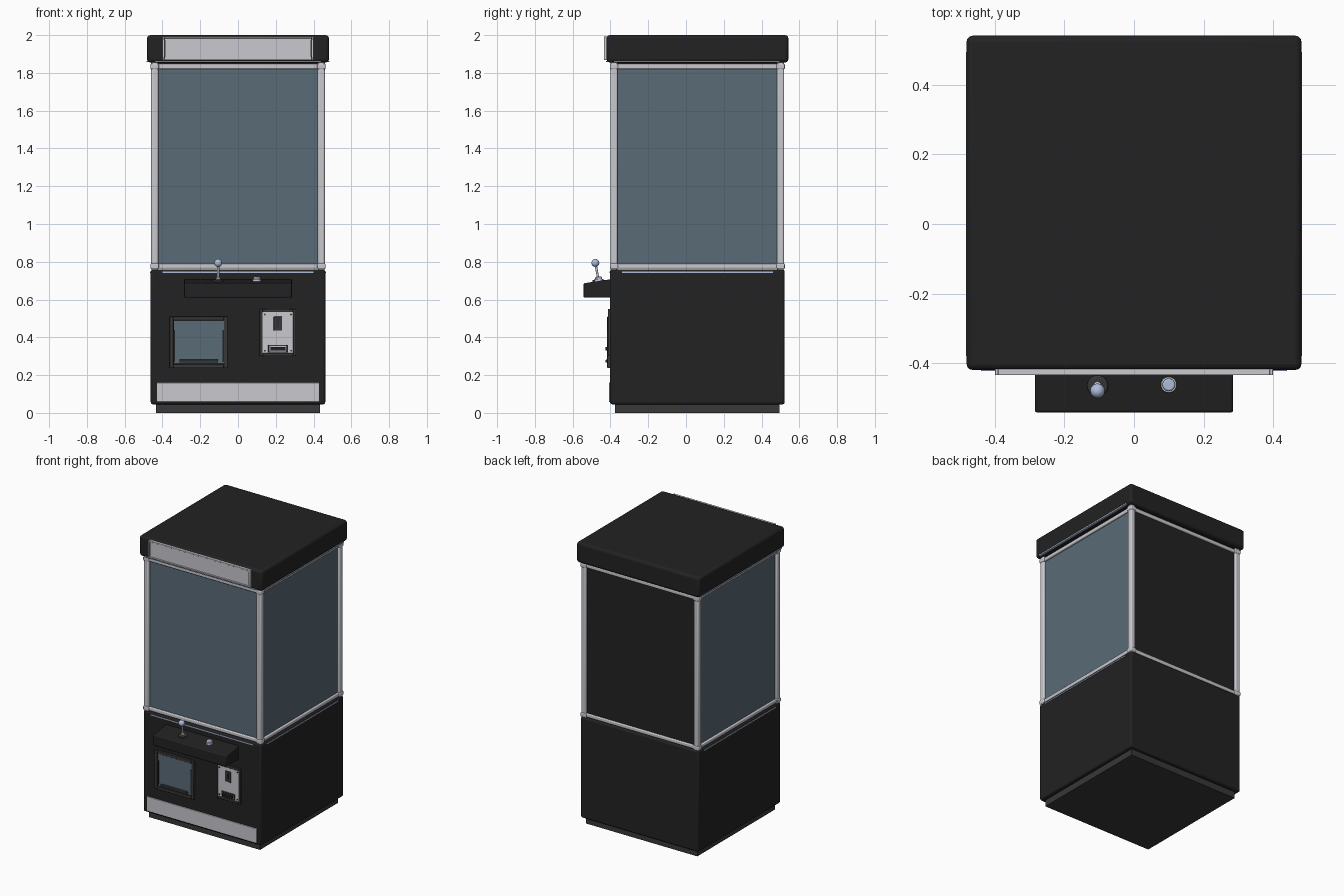
import bpy, math
from mathutils import Vector

if "Cube" in bpy.data.objects:
    bpy.data.objects.remove(bpy.data.objects["Cube"], do_unlink=True)


def material(name, r, g, b):
    m = bpy.data.materials.new(name)
    m.use_nodes = True
    m.diffuse_color = (r, g, b, 1)
    bsdf = next(n for n in m.node_tree.nodes if n.type == "BSDF_PRINCIPLED")
    bsdf.inputs["Base Color"].default_value = (r, g, b, 1)
    return m


BLACK = material("cabinet black", 0.016, 0.016, 0.016)
CHARCOAL = material("charcoal trim", 0.04, 0.04, 0.04)
SILVER = material("silver metal", 0.58, 0.58, 0.62)
GLASS = material("blue grey glass", 0.1, 0.145, 0.185)
LIGHT = material("pale blue light", 0.42, 0.52, 0.72)


def finish(ob, name, mat, bevel=0, segments=3):
    ob.name = name
    ob.data.materials.append(mat)
    if bevel:
        mod = ob.modifiers.new("rounded edges", "BEVEL")
        mod.width, mod.segments = bevel, segments
    bpy.ops.object.shade_smooth_by_angle(angle=math.radians(35))
    return ob


def box(name, mat, x, y, z, bevel=0):
    """Box given by its (low, high) range on each axis."""
    mid = [(a + b) / 2 for a, b in (x, y, z)]
    bpy.ops.mesh.primitive_cube_add(size=1, location=mid)
    ob = bpy.context.object
    ob.scale = [b - a for a, b in (x, y, z)]
    bpy.ops.object.transform_apply(location=False, rotation=False, scale=True)
    return finish(ob, name, mat, bevel)


def rod(name, mat, start, end, radius, bevel=0, sides=24):
    start, end = Vector(start), Vector(end)
    axis = end - start
    bpy.ops.mesh.primitive_cylinder_add(
        vertices=sides, radius=radius, depth=axis.length, location=(start + end) / 2,
        rotation=axis.to_track_quat("Z", "Y").to_euler())
    return finish(bpy.context.object, name, mat, bevel)


def ball(name, mat, centre, radius):
    bpy.ops.mesh.primitive_uv_sphere_add(segments=24, ring_count=12, radius=radius, location=centre)
    return finish(bpy.context.object, name, mat)


def frame(name, mat, x, y, z, width, bevel=0.003):
    """Four bars around a rectangle on the front."""
    for side, (a, b) in {"left": (x[1] - width, x[1]), "right": (x[0], x[0] + width)}.items():
        box(f"{name}_{side}", mat, (a, b), y, z, bevel)
    inner = (x[0] + width, x[1] - width)
    box(f"{name}_bottom", mat, inner, y, (z[0], z[0] + width), bevel)
    box(f"{name}_top", mat, inner, y, (z[1] - width, z[1]), bevel)


# Body, plinth and roof
box("plinth", CHARCOAL, (-0.435, 0.435), (-0.375, 0.495), (0, 0.06))
box("lower_cabinet", BLACK, (-0.462, 0.462), (-0.402, 0.522), (0.045, 0.76), 0.012)
box("roof", BLACK, (-0.482, 0.482), (-0.42, 0.542), (1.855, 2.0), 0.018)
box("roof_underside", BLACK, (-0.445, 0.445), (-0.385, 0.505), (1.835, 1.87))

# Corner posts, rails and glazing
MID_Y = 0.06
for sx, side in ((-1, "right"), (1, "left")):
    for sy, end in ((-1, "front"), (1, "back")):
        px, py = sx * 0.441, MID_Y + sy * 0.441
        box(f"{end}_{side}_post", SILVER, (px - 0.019, px + 0.019), (py - 0.019, py + 0.019),
            (0.755, 1.86), 0.009)
        for z in (0.777, 1.834):
            box(f"{end}_{side}_corner_joint", SILVER, (px - 0.022, px + 0.022),
                (py - 0.022, py + 0.022), (z - 0.015, z + 0.015), 0.006)
    box(f"{side}_window", GLASS, sorted((sx * 0.435, sx * 0.443)), (-0.37, 0.49), (0.77, 1.84))
    for z in (0.777, 1.834):
        box(f"{side}_rail", SILVER, sorted((sx * 0.43, sx * 0.456)), (-0.37, 0.49),
            (z - 0.013, z + 0.013), 0.006)
    # Light strips on the sides
    box(f"{side}_upper_light", LIGHT, sorted((sx * 0.44, sx * 0.484)), (-0.38, 0.495), (1.857, 1.864))
    box(f"{side}_lower_light", LIGHT, sorted((sx * 0.45, sx * 0.465)), (-0.34, 0.46), (0.741, 0.748))
for sy, end in ((-1, "front"), (1, "back")):
    for z in (0.777, 1.834):
        box(f"{end}_rail", SILVER, (-0.43, 0.43), sorted((MID_Y + sy * 0.43, MID_Y + sy * 0.456)),
            (z - 0.013, z + 0.013), 0.006)
box("front_window", GLASS, (-0.43, 0.43), (-0.383, -0.375), (0.77, 1.84))
box("back_panel", BLACK, (-0.43, 0.43), (0.49, 0.505), (0.77, 1.84))
box("front_upper_light", LIGHT, (-0.44, 0.44), (-0.423, -0.38), (1.857, 1.864))
box("front_lower_light", LIGHT, (-0.4, 0.4), (-0.405, -0.39), (0.741, 0.748))

# Blank sign on the roof front
box("sign_panel", SILVER, (-0.39, 0.39), (-0.428, -0.41), (1.875, 1.985))
frame("sign_frame", SILVER, (-0.4, 0.4), (-0.435, -0.41), (1.868, 1.992), 0.009, 0.002)
for x in (-0.388, 0.388):
    box("sign_end_groove", CHARCOAL, (x - 0.003, x + 0.003), (-0.43, -0.42), (1.885, 1.975))

# Kick plate
box("kick_plate", SILVER, (-0.43, 0.43), (-0.408, -0.395), (0.058, 0.16), 0.003)

# Control shelf with a gently sloping top
shelf = box("control_shelf", BLACK, (-0.285, 0.285), (-0.542, -0.395), (0.61, 0.708), 0.006)
for v in shelf.data.vertices:
    if v.co.z > 0 and v.co.y < 0:
        v.co.z -= 0.022

# Joystick and push button
rod("joystick_base", CHARCOAL, (-0.105, -0.464, 0.69), (-0.105, -0.466, 0.707), 0.03, 0.004)
rod("joystick_collar", SILVER, (-0.105, -0.464, 0.7), (-0.105, -0.467, 0.718), 0.012, 0.003)
rod("joystick_shaft", SILVER, (-0.105, -0.463, 0.7), (-0.105, -0.478, 0.785), 0.006)
ball("joystick_ball", LIGHT, (-0.105, -0.48, 0.794), 0.021)
rod("button_rim", SILVER, (0.1, -0.462, 0.69), (0.1, -0.463, 0.709), 0.023, 0.003)
rod("button_cap", LIGHT, (0.1, -0.462, 0.7), (0.1, -0.463, 0.721), 0.018, 0.005)

# Prize door
frame("prize_door_frame", CHARCOAL, (-0.362, -0.055), (-0.417, -0.395), (0.237, 0.51), 0.02)
box("prize_door_recess", BLACK, (-0.345, -0.072), (-0.405, -0.395), (0.255, 0.493))
box("prize_door_flap", GLASS, (-0.34, -0.075), (-0.41, -0.4), (0.263, 0.49))
for x in (-0.338, -0.077):
    box("prize_door_hinge", BLACK, (x - 0.005, x + 0.005), (-0.413, -0.4), (0.27, 0.44))
box("prize_door_lip", CHARCOAL, (-0.31, -0.105), (-0.426, -0.4), (0.266, 0.282), 0.003)

# Coin panel
frame("coin_panel_frame", CHARCOAL, (0.115, 0.308), (-0.414, -0.395), (0.3, 0.55), 0.016)
box("coin_panel", SILVER, (0.13, 0.293), (-0.41, -0.395), (0.315, 0.535))
box("coin_slot_plate", CHARCOAL, (0.189, 0.234), (-0.416, -0.4), (0.435, 0.51), 0.003)
box("coin_slot", BLACK, (0.208, 0.215), (-0.419, -0.41), (0.455, 0.498))
frame("coin_return_frame", CHARCOAL, (0.16, 0.264), (-0.416, -0.4), (0.32, 0.36), 0.006, 0.001)
box("coin_return_flap", BLACK, (0.172, 0.252), (-0.426, -0.4), (0.33, 0.35), 0.003)
for x in (0.142, 0.281):
    for z in (0.329, 0.521):
        rod("coin_panel_screw", CHARCOAL, (x, -0.405, z), (x, -0.414, z), 0.005, 0, 12)
